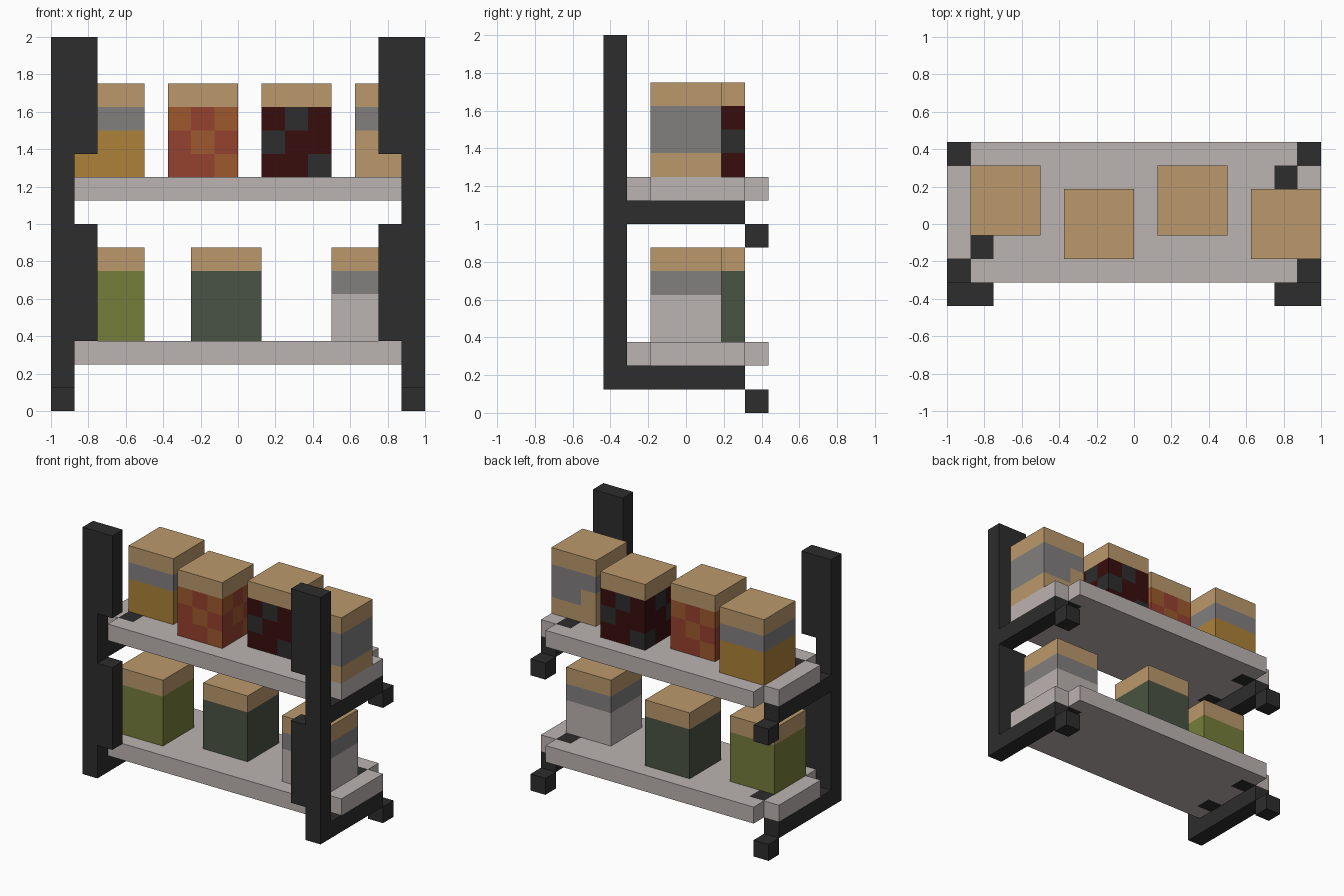
import bpy, bmesh

cube = bpy.data.objects.get("Cube")
if cube:
    bpy.data.objects.remove(cube, do_unlink=True)

U = 0.125          # basic module of the whole rack


# ---------- materials (sRGB 0-255 converted to linear) ----------
def linear(c):
    c /= 255
    return c / 12.92 if c <= 0.04045 else ((c + 0.055) / 1.055) ** 2.4


PALETTE = {
    "charcoal": (45, 45, 45), "pale_grey": (187, 179, 177), "tan": (187, 153, 107),
    "mid_grey": (130, 127, 127), "mustard": (172, 129, 56), "olive": (118, 125, 58),
    "dark_green": (73, 83, 66), "rust_orange": (158, 89, 45), "brick_red": (149, 65, 45),
    "maroon": (56, 13, 13),
}
MATS = {}
for name, rgb in PALETTE.items():
    m = bpy.data.materials.new(name)
    m.use_nodes = True
    col = tuple(linear(c) for c in rgb) + (1,)
    m.diffuse_color = col
    m.node_tree.nodes["Principled BSDF"].inputs["Base Color"].default_value = col
    MATS[name] = m


def finish(bm, name, colours):
    bmesh.ops.recalc_face_normals(bm, faces=bm.faces)
    me = bpy.data.meshes.new(name)
    bm.to_mesh(me)
    bm.free()
    for c in colours:
        me.materials.append(MATS[c])
    ob = bpy.data.objects.new(name, me)
    bpy.context.collection.objects.link(ob)
    return ob


def add_box(bm, lo, hi):
    verts = bmesh.ops.create_cube(bm, size=1)["verts"]
    for v in verts:
        for a in range(3):
            v.co[a] = lo[a] if v.co[a] < 0 else hi[a]


# ---------- upright frames: post, wide plates, arms, rear feet ----------
def frame(name, s):
    def span(bm, x0, x1, y0, y1, z0, z1):
        add_box(bm, (min(s * x0, s * x1), y0, z0), (max(s * x0, s * x1), y1, z1))
    bm = bmesh.new()
    front, back = -3.5 * U, 2.5 * U
    span(bm, 0.875, 1, front, front + U, U, 2)
    for z0, z1 in ((0.375, 1.0), (1.375, 2.0)):
        span(bm, 0.75, 0.875, front, front + U, z0, z1)
    for z in (0.0, 0.875):
        span(bm, 0.875, 1, front + U, back, z + U, z + 2 * U)
        span(bm, 0.875, 1, back, back + U, z, z + U)
    finish(bm, name, ["charcoal"])


frame("left_frame", 1)
frame("right_frame", -1)


# ---------- shelves: notched corners, dark fixing squares ----------
def shelf(name, z):
    xs = [-1, -0.875, -0.75, 0.75, 0.875, 1]
    ys = [-2.5 * U, -1.5 * U, -0.5 * U, 1.5 * U, 2.5 * U, 3.5 * U]
    bm = bmesh.new()
    grid = [[bm.verts.new((x, y, z)) for y in ys] for x in xs]
    for i in range(5):
        for j in range(5):
            if i in (0, 4) and j in (0, 4):
                continue
            f = bm.faces.new((grid[i][j], grid[i + 1][j], grid[i + 1][j + 1], grid[i][j + 1]))
            f.material_index = int(i in (1, 3) and j in (1, 3))
    bmesh.ops.delete(bm, geom=[v for v in bm.verts if not v.link_faces], context="VERTS")
    ob = finish(bm, name, ["pale_grey", "charcoal"])
    for p in ob.data.polygons:
        if p.normal.z < 0:
            p.flip()
    mod = ob.modifiers.new("thickness", "SOLIDIFY")
    mod.thickness = U
    mod.offset = -1


shelf("lower_shelf", 0.375)
shelf("upper_shelf", 1.25)


# ---------- crates: 3 x 3 x 4 cells, coloured by cell ----------
def crate(name, x, y, z, colours, rule):
    """rule(side, column, row, i) gives a colour slot; row 3 is the lid."""
    bm = bmesh.new()
    lo, size = (x, y, z), (3, 3, 4)
    add_box(bm, lo, [lo[a] + size[a] * U for a in range(3)])
    for a in range(3):
        for k in range(1, size[a]):
            co, no = [0, 0, 0], [0, 0, 0]
            co[a], no[a] = lo[a] + k * U, 1
            bmesh.ops.bisect_plane(bm, geom=bm.verts[:] + bm.edges[:] + bm.faces[:],
                                   plane_co=co, plane_no=no)
    bmesh.ops.recalc_face_normals(bm, faces=bm.faces)
    for f in bm.faces:
        c, n = f.calc_center_median(), f.normal
        i, j, row = (min(size[a] - 1, max(0, int((c[a] - lo[a]) / U))) for a in range(3))
        # column counted left to right as seen from outside
        if abs(n.y) > 0.5:
            side, col = ("front", i) if n.y < 0 else ("back", 2 - i)
        else:
            side, col = ("left", j) if n.x > 0 else ("right", 2 - j)
        f.material_index = 0 if row == 3 else rule(side, col, row, i)
    finish(bm, name, colours)


def plain(side, col, row, i):
    return 1


def banded(side, col, row, i):
    return 1 if row == 2 else 2


def stepped(side, col, row, i):
    return 1 if row == 2 or (row == 1 and i > 0) else 0


def checker(side, col, row, i):
    return 2 if (col, row) in ((1, 2), (0, 1), (2, 1), (0, 0), (1, 0)) else 1


def spotted(side, col, row, i):
    if side in ("left", "right"):
        col = 2 - col
    return 2 if (col, row) in ((1, 2), (0, 1), (2, 0)) else 1


NEAR, FAR = -1.5 * U, -0.5 * U
crate("mustard_crate", -0.875, FAR, 1.25, ["tan", "mid_grey", "mustard"], banded)
crate("brick_crate", -0.375, NEAR, 1.25, ["tan", "rust_orange", "brick_red"], checker)
crate("maroon_crate", 0.125, FAR, 1.25, ["tan", "maroon", "charcoal"], spotted)
crate("tan_crate", 0.625, NEAR, 1.25, ["tan", "mid_grey"], stepped)
crate("olive_crate", -0.875, NEAR, 0.375, ["tan", "olive"], plain)
crate("green_crate", -0.25, FAR, 0.375, ["tan", "dark_green"], plain)
crate("grey_crate", 0.5, NEAR, 0.375, ["tan", "mid_grey", "pale_grey"], banded)
